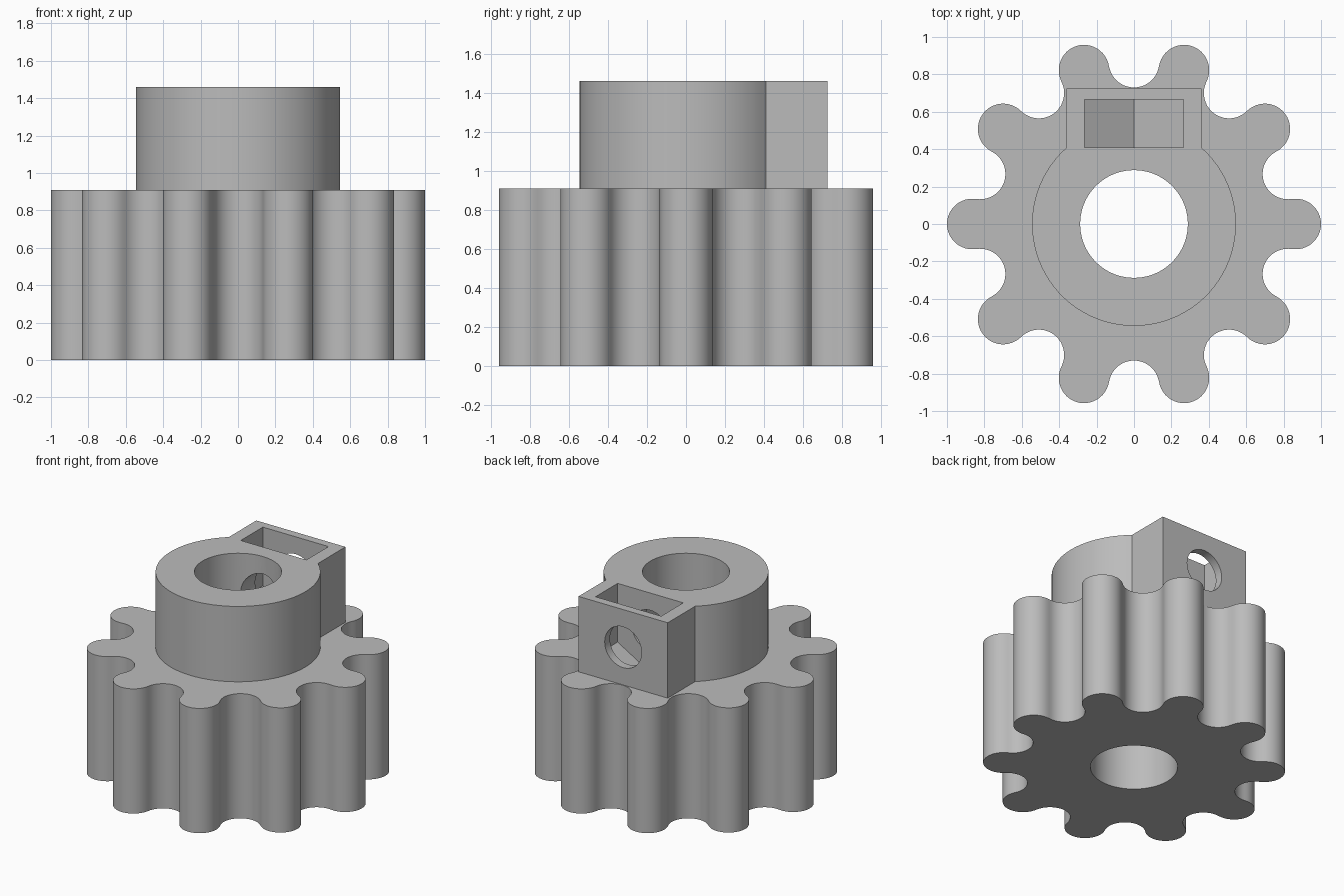
import bpy, bmesh
from math import sin, cos, radians, pi, sqrt, asin
from mathutils import Matrix

cube = bpy.data.objects.get("Cube")
if cube:
    bpy.data.objects.remove(cube, do_unlink=True)

TEETH, PITCH_R = 10, 0.865
LOBE_R = 1 - PITCH_R
GEAR_TOP, TOP = 0.91, 1.46
HUB_R, BORE_R = 0.545, 0.288
LUG_X, LUG_Y = 0.36, 0.725
SCREW_Z, SCREW_R = 1.185, 0.149
NUT_X, NUT_FRONT, NUT_BACK = 0.265, 0.41, 0.665

grey = bpy.data.materials.new("plain grey")
grey.diffuse_color = (0.5, 0.5, 0.5, 1)
grey.use_nodes = True
grey.node_tree.nodes["Principled BSDF"].inputs["Base Color"].default_value = (0.5, 0.5, 0.5, 1)


def prism(name, outline, low, high, matrix=Matrix()):
    """Extrude a flat outline from low to high, then place it."""
    bm = bmesh.new()
    face = bm.faces.new([bm.verts.new((x, y, low)) for x, y in outline])
    ext = bmesh.ops.extrude_face_region(bm, geom=[face])["geom"]
    bmesh.ops.translate(bm, vec=(0, 0, high - low),
                        verts=[v for v in ext if isinstance(v, bmesh.types.BMVert)])
    bmesh.ops.transform(bm, matrix=matrix, verts=bm.verts)
    bmesh.ops.recalc_face_normals(bm, faces=bm.faces)
    mesh = bpy.data.meshes.new(name)
    bm.to_mesh(mesh)
    bm.free()
    mesh.materials.append(grey)
    obj = bpy.data.objects.new(name, mesh)
    bpy.context.collection.objects.link(obj)
    return obj


def arc(cx, cy, r, start, end, steps):
    angles = [start + (end - start) * i / steps for i in range(steps + 1)]
    return [(cx + r * cos(a), cy + r * sin(a)) for a in angles]


def circle(r, steps=72):
    return arc(0, 0, r, 0, 2 * pi, steps)[:-1]


def combine(body, other, operation):
    mod = body.modifiers.new(other.name, "BOOLEAN")
    mod.object, mod.operation, mod.solver = other, operation, "EXACT"
    bpy.context.view_layer.objects.active = body
    bpy.ops.object.modifier_apply(modifier=mod.name)
    bpy.data.objects.remove(other, do_unlink=True)


# Toothed rim: tangent round lobes and round valleys in turn
step = pi / TEETH
reach = pi / 2 + step / 2
outline = []
for i in range(2 * TEETH):
    a = i * step
    cx, cy = PITCH_R * cos(a), PITCH_R * sin(a)
    if i % 2 == 0:
        outline += arc(cx, cy, LOBE_R, a - reach, a + reach, 24)[:-1]
    else:
        outline += arc(cx, cy, LOBE_R, a + 2 * pi - reach, a + reach, 20)[:-1]
pulley = prism("toothed_pulley", outline, 0, GEAR_TOP)

# Round hub with a square lug at the back
gap = asin(LUG_X / HUB_R)
hub_outline = arc(0, 0, HUB_R, pi / 2 + gap, 2.5 * pi - gap, 64)
hub_outline += [(LUG_X, LUG_Y), (-LUG_X, LUG_Y)]
combine(pulley, prism("hub", hub_outline, GEAR_TOP - 0.2, TOP), "UNION")

# Shaft bore
combine(pulley, prism("shaft_bore", circle(BORE_R), -0.1, TOP + 0.1), "DIFFERENCE")

# Nut slot, open at the top with a hexagonal seat, and the screw hole; both run along y
along_y = Matrix.Translation((0, 0, SCREW_Z)) @ Matrix.Rotation(radians(90), 4, "X")
side = NUT_X / sqrt(3)
slot = [(-NUT_X, 0.5), (-NUT_X, -side), (0, -2 * side), (NUT_X, -side), (NUT_X, 0.5)]
combine(pulley, prism("nut_slot", slot, -NUT_BACK, -NUT_FRONT, along_y), "DIFFERENCE")
combine(pulley, prism("screw_hole", circle(SCREW_R, 40), -1, 0, along_y), "DIFFERENCE")

# Smooth curved walls, sharp rims
bpy.ops.object.select_all(action="DESELECT")
pulley.select_set(True)
bpy.context.view_layer.objects.active = pulley
bpy.ops.object.shade_smooth_by_angle(angle=radians(30))
